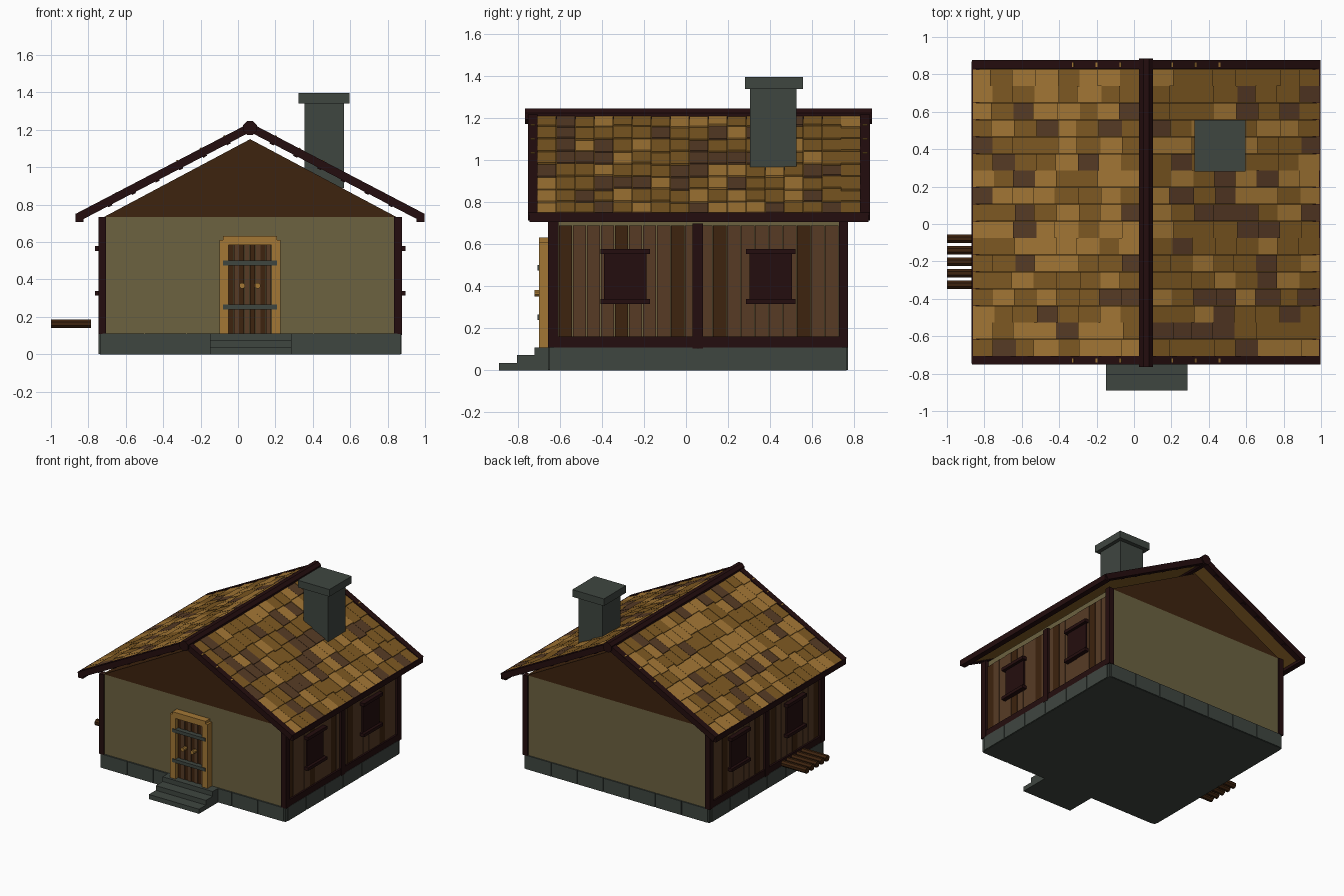
import bpy, bmesh, math, random
from mathutils import Matrix, Vector

if "Cube" in bpy.data.objects:
    bpy.data.objects.remove(bpy.data.objects["Cube"])

random.seed(4)
CX, CY = 0.065, 0.057          # centre of the house body


def mat(name, r, g, b):
    m = bpy.data.materials.new(name)
    m.diffuse_color = [(c / 255 / 12.92 if c < 11 else ((c / 255 + 0.055) / 1.055) ** 2.4)
                       for c in (r, g, b)] + [1]
    m.use_nodes = True
    m.node_tree.nodes["Principled BSDF"].inputs["Base Color"].default_value = m.diffuse_color
    return m


GOLD = mat("light_straw_wood", 163, 119, 53)
MID = mat("ochre_wood", 126, 89, 34)
PLANK = mat("plank_brown", 87, 59, 37)
BROWN = mat("dark_brown", 61, 35, 14)
TRIM = mat("near_black_wood", 36, 13, 14)
STONE = mat("grey_stone", 63, 70, 64)
PLASTER = mat("khaki_plaster", 108, 98, 64)


def finish(name, bm, mats):
    bmesh.ops.recalc_face_normals(bm, faces=bm.faces)
    me = bpy.data.meshes.new(name)
    bm.to_mesh(me)
    bm.free()
    for m in mats:
        me.materials.append(m)
    ob = bpy.data.objects.new(name, me)
    bpy.context.collection.objects.link(ob)
    return ob


def add_box(bm, lo, hi, idx=0, frame=Matrix()):
    lo, hi = Vector(lo), Vector(hi)
    m = frame @ Matrix.Translation((lo + hi) / 2) @ Matrix.Diagonal((*(hi - lo), 1))
    for v in bmesh.ops.create_cube(bm, size=1, matrix=m)["verts"]:
        for f in v.link_faces:
            f.material_index = idx


def boxes(name, m, *pairs):
    bm = bmesh.new()
    for lo, hi in pairs:
        add_box(bm, lo, hi)
    return finish(name, bm, [m])


def cylinder(name, m, centre, r, length, axis, sides=8):
    bm = bmesh.new()
    rot = Matrix.Rotation(math.pi / 2, 4, 'Y' if axis == 'X' else 'X')
    spin = Matrix.Rotation(math.pi / sides, 4, 'Z')
    bmesh.ops.create_cone(bm, cap_ends=True, segments=sides, radius1=r, radius2=r, depth=length,
                          matrix=Matrix.Translation(centre) @ rot @ spin)
    return finish(name, bm, [m])


# Stone foundation: core with slightly proud blocks on all four sides
bm = bmesh.new()
add_box(bm, (-0.738, -0.65, 0), (0.868, 0.763, 0.108))
for i in range(7):
    x = -0.727 + i * 0.2263
    for y0, y1 in ((-0.657, -0.63), (0.743, 0.77)):
        add_box(bm, (x + 0.003, y0, 0.002), (x + 0.2233, y1, 0.11))
for i in range(6):
    y = -0.632 + i * 0.2297
    for x0, x1 in ((-0.745, -0.72), (0.85, 0.875)):
        add_box(bm, (x0, y + 0.003, 0.002), (x1, y + 0.2267, 0.11))
finish("stone_foundation", bm, [STONE])

# Entrance steps
boxes("entrance_steps", STONE,
      ((-0.15, -0.89, 0), (0.285, -0.65, 0.036)),
      ((-0.15, -0.805, 0.036), (0.285, -0.65, 0.073)),
      ((-0.15, -0.72, 0.073), (0.285, -0.65, 0.11)))

# Plaster walls and wooden gable
boxes("plaster_walls", PLASTER, ((-0.72, -0.645, 0.108), (0.85, 0.76, 0.735)))
bm = bmesh.new()
tri = [bm.verts.new((x, -0.645, z)) for x, z in ((-0.715, 0.735), (0.845, 0.735), (CX, 1.15))]
face = bm.faces.new(tri)
ext = bmesh.ops.extrude_face_region(bm, geom=[face])["geom"]
bmesh.ops.translate(bm, vec=(0, 1.405, 0), verts=[v for v in ext if isinstance(v, bmesh.types.BMVert)])
bm.faces.ensure_lookup_table()
if not any(len(f.verts) == 3 and f.calc_center_median().y < 0 for f in bm.faces):
    bm.faces.new(tri)
finish("gable_attic", bm, [BROWN])

# Both long sides: planks, timber frame and shuttered windows
for side, tag in ((1, "right"), (-1, "left")):
    def span(a, b):
        xs = sorted((CX + side * a, CX + side * b))
        return xs

    def sbox(a, b, y0, y1, z0, z1):
        x0, x1 = span(a, b)
        return (x0, y0, z0), (x1, y1, z1)

    bm = bmesh.new()
    for i in range(20):
        y = -0.607 + i * 0.0667
        depth = 0.793 + random.choice((0, 0.002, 0.004))
        add_box(bm, *sbox(0.775, depth, y + 0.0015, y + 0.0652, 0.15, 0.69),
                int(i in (0, 4, 8, 11, 17)))
    finish(tag + "_wall_planks", bm, [PLANK, BROWN])

    boxes(tag + "_timber_frame", TRIM,
          sbox(0.77, 0.812, -0.657, -0.607, 0.108, 0.735),
          sbox(0.77, 0.812, 0.727, 0.772, 0.108, 0.735),
          sbox(0.77, 0.812, 0.03, 0.082, 0.104, 0.70),
          sbox(0.77, 0.808, -0.62, 0.74, 0.11, 0.16))

    for n, y in enumerate((-0.29, 0.404)):
        boxes(f"{tag}_window_{n + 1}", TRIM,
              sbox(0.78, 0.808, y - 0.101, y + 0.101, 0.32, 0.57),
              sbox(0.78, 0.83, y - 0.118, y + 0.118, 0.553, 0.578),
              sbox(0.78, 0.83, y - 0.118, y + 0.118, 0.315, 0.339))

# Door: frame, boards, iron straps and knobs
boxes("door_frame", GOLD,
      ((-0.10, -0.70, 0.11), (-0.052, -0.64, 0.60)),
      ((0.178, -0.70, 0.11), (0.226, -0.64, 0.60)),
      ((-0.10, -0.70, 0.585), (0.226, -0.64, 0.612)),
      ((-0.08, -0.70, 0.612), (0.208, -0.64, 0.632)))
bm = bmesh.new()
for i in range(8):
    x = -0.052 + i * 0.02875
    add_box(bm, (x + 0.001, -0.668 - 0.004 * (i % 2), 0.11), (x + 0.0278, -0.64, 0.586), i % 2)
finish("door_boards", bm, [BROWN, PLANK])
boxes("door_straps", STONE, *[((-0.08, -0.706, z), (0.208, -0.66, z + 0.026)) for z in (0.24, 0.475)])
for n, x in enumerate((0.022, 0.105)):
    cylinder(f"door_knob_{n + 1}", GOLD, (x, -0.70, 0.367), 0.016, 0.04, 'Y')

# Roof: a frame per slope (x down the slope, y along the ridge, z outward)
RIDGE_Z, ANG, LEN = 1.213, math.atan(0.522), 1.035
ca, sa = math.cos(ANG), math.sin(ANG)
for side, tag in ((1, "right"), (-1, "left")):
    frame = Matrix(((side * ca, 0, side * sa, CX), (0, 1, 0, 0),
                    (-sa, 0, ca, RIDGE_Z), (0, 0, 0, 1)))
    bm = bmesh.new()
    add_box(bm, (0, -0.715, -0.016), (LEN, 0.835, 0.002), 0, frame)
    finish(tag + "_roof_boards", bm, [MID])

    # overlapping shingles with random tones
    bm = bmesh.new()
    rows, cols = 8, 17
    pitch, wide = LEN / rows, 1.535 / cols
    for r in range(rows):
        for c in range(cols):
            top = r * pitch
            y = -0.707 + c * wide
            tilt = frame @ Matrix.Translation((top, 0, 0.004)) @ Matrix.Rotation(-0.06, 4, 'Y')
            drop = pitch + random.uniform(0.0, 0.025) * (r < rows - 1)
            add_box(bm, (0, y + 0.001, -0.003), (drop, y + wide - 0.001, 0.007 + random.uniform(0, 0.003)),
                    random.choices((0, 1, 2), (50, 30, 20))[0], tilt)
    finish(tag + "_roof_shingles", bm, [MID, GOLD, PLANK])

    # gable rafters, small batten ends and the eave beam
    bm = bmesh.new()
    for y0, y1 in ((-0.752, -0.706), (0.828, 0.876)):
        add_box(bm, (0, y0, -0.022), (LEN + 0.005, y1, 0.022), 0, frame)
        for k in range(1, 7):
            s = k * 0.143
            add_box(bm, (s - 0.012, y0 + 0.01, -0.028), (s + 0.012, y1 - 0.01, -0.02), 0, frame)
            if k < 4:
                add_box(bm, (s - 0.005, y0 + 0.012, 0.02), (s + 0.005, y1 - 0.012, 0.026), 1, frame)
    finish(tag + "_gable_rafters", bm, [TRIM, GOLD])
    x0, x1 = sorted((CX + side * 0.89, CX + side * 0.933))
    boxes(tag + "_eave_beam", TRIM, ((x0, -0.745, 0.707), (x1, 0.868, 0.752)))

cylinder("ridge_beam", TRIM, (CX, 0.06, 1.21), 0.04, 1.65, 'Y')

# Chimney with cap
boxes("chimney", STONE,
      ((0.355, 0.305, 0.89), (0.567, 0.525, 1.345)),
      ((0.323, 0.28, 1.34), (0.597, 0.557, 1.396)))

# Firewood logs on the left
for n in range(5):
    cylinder(f"log_{n + 1}", BROWN, (-0.8925, -0.078 - n * 0.062, 0.162), 0.0245, 0.215, 'X')
